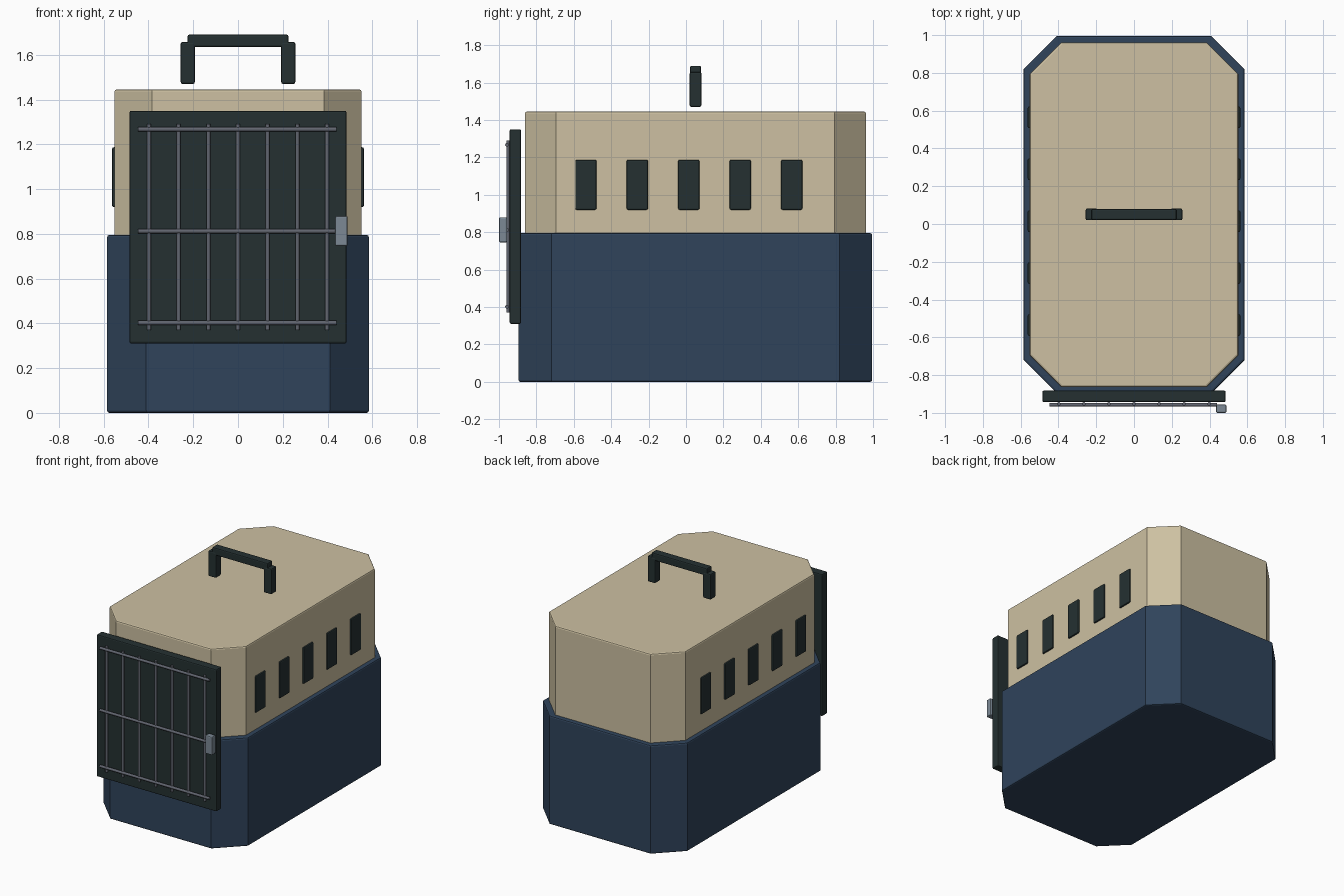
import bpy, bmesh
from mathutils import Vector

cube = bpy.data.objects.get("Cube")
if cube:
    bpy.data.objects.remove(cube, do_unlink=True)


def material(name, rgb):
    m = bpy.data.materials.new(name)
    m.use_nodes = True
    m.diffuse_color = (*rgb, 1)
    m.node_tree.nodes["Principled BSDF"].inputs["Base Color"].default_value = (*rgb, 1)
    return m


navy = material("navy plastic", (0.029, 0.057, 0.105))
beige = material("beige plastic", (0.61, 0.53, 0.36))
dark = material("dark green black", (0.018, 0.030, 0.031))
wire = material("wire grey", (0.12, 0.13, 0.16))
steel = material("latch steel", (0.20, 0.25, 0.30))


def finish(name, bm, mat, bevel=0):
    bmesh.ops.recalc_face_normals(bm, faces=bm.faces)
    mesh = bpy.data.meshes.new(name)
    bm.to_mesh(mesh)
    bm.free()
    mesh.materials.append(mat)
    ob = bpy.data.objects.new(name, mesh)
    bpy.context.collection.objects.link(ob)
    if bevel:
        mod = ob.modifiers.new("soft edges", "BEVEL")
        mod.width = bevel
        mod.segments = 2
        mod.limit_method = "ANGLE"
        mod.angle_limit = 0.9  # leaves the gentle shell corners crisp
    return ob


def box(name, lo, hi, mat, bevel=0.008):
    lo, hi = Vector(lo), Vector(hi)
    bm = bmesh.new()
    bmesh.ops.create_cube(bm, size=1)
    bmesh.ops.scale(bm, vec=hi - lo, verts=bm.verts)
    bmesh.ops.translate(bm, vec=(lo + hi) / 2, verts=bm.verts)
    return finish(name, bm, mat, bevel)


def shell(name, hx, hy, cut, z0, z1, mat):
    """Upright prism with chamfered corners."""
    quarter = [(hx, hy - cut), (hx - cut, hy)]
    half = quarter + [(-x, y) for x, y in reversed(quarter)]
    outline = half + [(-x, -y) for x, y in half]
    bm = bmesh.new()
    base = bm.faces.new([bm.verts.new((x, y + 0.05, z0)) for x, y in outline])
    top = bmesh.ops.extrude_face_region(bm, geom=[base])["geom"]
    verts = [g for g in top if isinstance(g, bmesh.types.BMVert)]
    bmesh.ops.translate(bm, vec=(0, 0, z1 - z0), verts=verts)
    return finish(name, bm, mat, 0.01)


def rod(name, a, b, radius, mat):
    a, b = Vector(a), Vector(b)
    bm = bmesh.new()
    bmesh.ops.create_cone(bm, cap_ends=True, segments=12, radius1=radius,
                          radius2=radius, depth=(b - a).length)
    turn = (b - a).to_track_quat("Z", "Y").to_matrix()
    bmesh.ops.rotate(bm, matrix=turn, verts=bm.verts)
    bmesh.ops.translate(bm, vec=(a + b) / 2, verts=bm.verts)
    for f in bm.faces:
        f.smooth = len(f.verts) == 4
    return finish(name, bm, mat)


# Body shells
shell("lower_shell", 0.585, 0.945, 0.175, 0, 0.795, navy)
shell("upper_shell", 0.552, 0.912, 0.167, 0.78, 1.445, beige)

# Side vents
for side, label in ((1, "left"), (-1, "right")):
    for i in range(5):
        y = 0.015 + (i - 2) * 0.275
        xs = sorted((side * 0.535, side * 0.563))
        box(f"{label}_vent_{i + 1}", (xs[0], y - 0.057, 0.92),
            (xs[1], y + 0.057, 1.187), dark)

# Door panel with wire grid and latch
box("door_panel", (-0.485, -0.943, 0.31), (0.485, -0.882, 1.35), dark)
for i in range(7):
    x = (i - 3) * 0.1325
    rod(f"door_bar_{i + 1}", (x, -0.952, 0.37), (x, -0.952, 1.29), 0.009, wire)
for i, z in enumerate((0.402, 0.812, 1.267)):
    rod(f"door_crossbar_{i + 1}", (-0.447, -0.957, z), (0.44, -0.957, z), 0.01, wire)
box("door_latch", (0.434, -1.0, 0.745), (0.49, -0.956, 0.88), steel)

# Carrying handle
box("handle_grip", (-0.225, 0.022, 1.635), (0.225, 0.08, 1.69), dark)
for side, label in ((1, "left"), (-1, "right")):
    xs = sorted((side * 0.193, side * 0.256))
    box(f"handle_post_{label}", (xs[0], 0.02, 1.47), (xs[1], 0.082, 1.657), dark)
